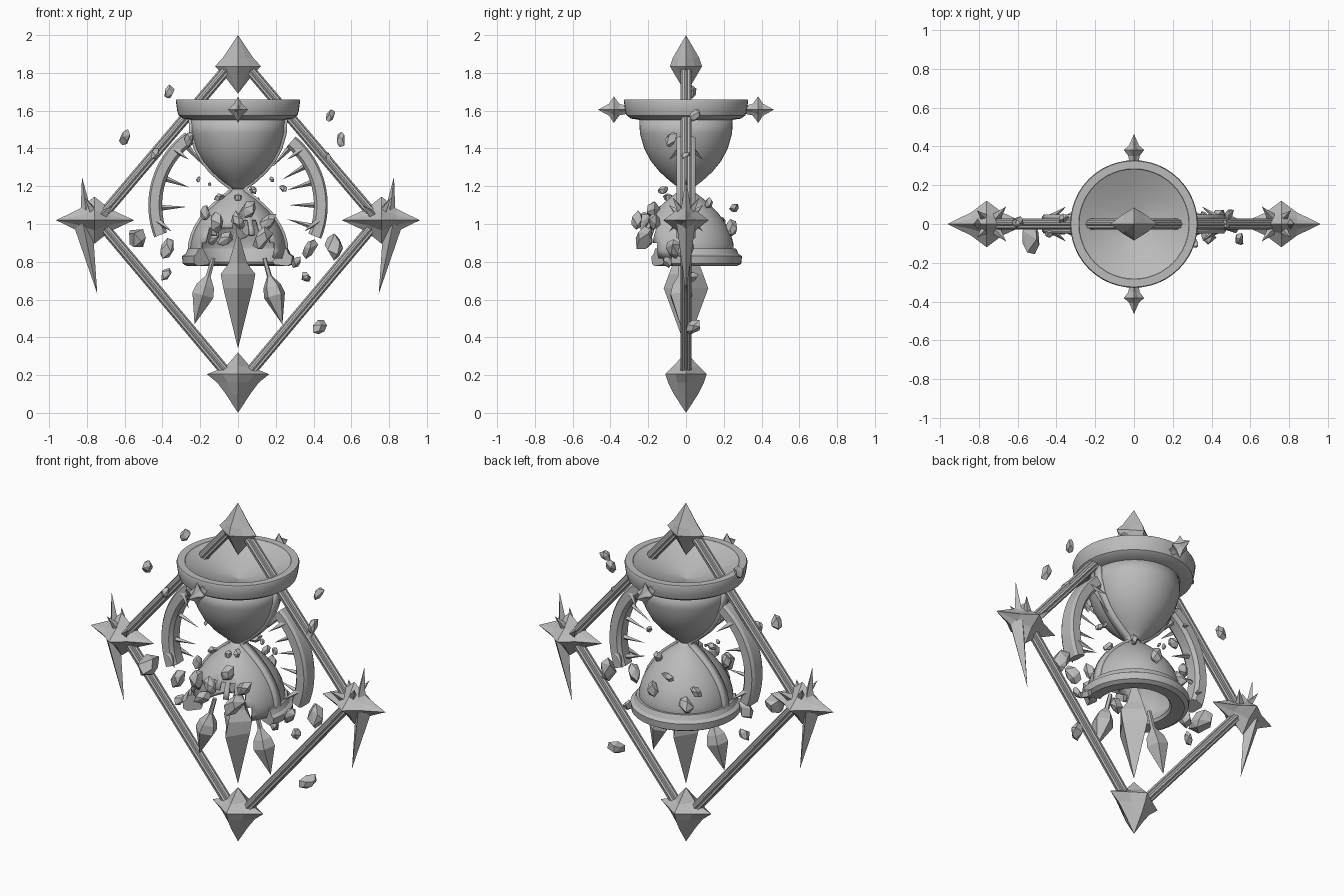
import bpy, bmesh, math, random
from mathutils import Vector, Matrix

if "Cube" in bpy.data.objects:
    bpy.data.objects.remove(bpy.data.objects["Cube"], do_unlink=True)
random.seed(4)

stone = bpy.data.materials.new("stone_grey")
stone.use_nodes = True
GREY = (0.5, 0.5, 0.5, 1)
stone.diffuse_color = GREY
stone.node_tree.nodes["Principled BSDF"].inputs["Base Color"].default_value = GREY


def finish(name, bm, smooth=None, solid=0):
    """Turn a bmesh into a named object; smooth is the sharp-edge angle in degrees."""
    bmesh.ops.remove_doubles(bm, verts=bm.verts, dist=1e-5)
    bmesh.ops.recalc_face_normals(bm, faces=bm.faces)
    me = bpy.data.meshes.new(name)
    bm.to_mesh(me)
    bm.free()
    me.materials.append(stone)
    ob = bpy.data.objects.new(name, me)
    bpy.context.collection.objects.link(ob)
    if solid:
        mod = ob.modifiers.new("thickness", 'SOLIDIFY')
        mod.thickness, mod.offset = solid, 0
    if smooth:
        bpy.ops.object.select_all(action='DESELECT')
        bpy.context.view_layer.objects.active = ob
        ob.select_set(True)
        bpy.ops.object.shade_smooth_by_angle(angle=math.radians(smooth))
    return ob


def loft(name, rings, n=8, star=1.0, mat=Matrix(), turn=0.0):
    """Rings of (height, radius x, radius y); every other point is pulled in by star."""
    bm = bmesh.new()
    rows = []
    for h, rx, ry in rings:
        row = []
        for i in range(n):
            a = math.tau * i / n + turn
            k = star if i % 2 else 1
            row.append(bm.verts.new(mat @ Vector((rx * k * math.cos(a), ry * k * math.sin(a), h))))
        rows.append(row)
    for lo, hi in zip(rows, rows[1:]):
        for i in range(n):
            j = (i + 1) % n
            bm.faces.new((lo[i], lo[j], hi[j], hi[i]))
    for row, (h, rx, ry) in ((rows[0], rings[0]), (rows[-1], rings[-1])):
        if rx > 1e-4:
            bm.faces.new(row)
    return finish(name, bm)


def along(a, b):
    """Matrix whose z axis runs from a to b, starting at a."""
    a, b = Vector(a), Vector(b)
    return Matrix.Translation(a) @ (b - a).to_track_quat('Z', 'Y').to_matrix().to_4x4()


def spike(name, a, b, r, n=4):
    length = (Vector(b) - Vector(a)).length
    return loft(name, [(0, r, r), (length, 0, 0)], n, 1, along(a, b))


def lathe(name, prof, a0=0, a1=360, n=48, closed=True, mat=Matrix(), smooth=35, keep=None, solid=0):
    """Revolve (radius, height) points about z; keep(angle, height) can break faces away."""
    bm = bmesh.new()
    full = a1 - a0 >= 360
    angs = [math.radians(a0 + (a1 - a0) * i / n) for i in range(n + 1)]
    rows = [[bm.verts.new(mat @ Vector((r * math.cos(a), r * math.sin(a), h))) for r, h in prof] for a in angs]
    m = len(prof)
    for i in range(n):
        mid = math.degrees((angs[i] + angs[i + 1]) / 2)
        for j in range(m if closed else m - 1):
            k = (j + 1) % m
            if keep and not keep(mid, (prof[j][1] + prof[k][1]) / 2):
                continue
            bm.faces.new((rows[i][j], rows[i + 1][j], rows[i + 1][k], rows[i][k]))
    if closed and not full:
        bm.faces.new(rows[0])
        bm.faces.new(rows[-1])
    bmesh.ops.delete(bm, geom=[v for v in bm.verts if not v.link_faces], context='VERTS')
    return finish(name, bm, smooth, solid)


def rock(name, c, s):
    """Chunky shard: convex hull of a few scattered points."""
    bm = bmesh.new()
    rot = Matrix.Rotation(random.uniform(0, 6), 3, Vector((random.random(), random.random(), 1)).normalized())
    for i in range(13):
        z = 1 - 2 * (i + 0.5) / 13
        a = 2.4 * i + random.uniform(-0.4, 0.4)
        q = math.sqrt(1 - z * z)
        p = Vector((0.8 * q * math.cos(a), 0.7 * q * math.sin(a), 1.15 * z)) * random.uniform(0.8, 1.1)
        bm.verts.new(Vector(c) + rot @ p * s)
    out = bmesh.ops.convex_hull(bm, input=bm.verts)
    bmesh.ops.delete(bm, geom=[v for v in bm.verts if not v.link_faces], context='VERTS')
    bmesh.ops.dissolve_limit(bm, angle_limit=math.radians(14), verts=bm.verts, edges=bm.edges)
    return finish(name, bm)


# Diamond frame: ribbed bars
for sx in (-1, 1):
    for z0, z1, part in ((1.02, 1.89, "upper"), (1.02, 0.14, "lower")):
        a, b = Vector((sx * 0.74, 0, z0)), Vector((0, 0, z1))
        L = (b - a).length
        loft(f"frame_bar_{part}", [(0.03, 0.029, 0.029), (L - 0.06, 0.029, 0.029)], 16, 0.8, along(a, b))

# Top and bottom corner gems
loft("top_gem", [(1.69, 0, 0), (1.80, 0.085, 0.065), (1.835, 0.122, 0.085), (1.88, 0.08, 0.07), (2.0, 0, 0)], 8, 0.75)
loft("bottom_gem", [(0, 0, 0), (0.10, 0.065, 0.065), (0.16, 0.11, 0.095), (0.205, 0.165, 0.11),
                    (0.245, 0.065, 0.07), (0.32, 0, 0)], 8, 0.7)

# Side corner gems with needles and thorns
for s in (-1, 1):
    out = along((s * 0.55, 0, 1.02), (s * 0.96, 0, 1.02))
    loft("side_gem", [(0, 0, 0), (0.13, 0.06, 0.06), (0.21, 0.12, 0.125), (0.29, 0.06, 0.06), (0.413, 0, 0)], 8, 0.6, out)
    spike("needle_up", (s * 0.80, 0, 1.02), (s * 0.826, 0, 1.25), 0.035)
    spike("needle_down", (s * 0.82, 0, 1.0), (s * 0.745, 0, 0.63), 0.05)
    for t in (-1, 1):
        spike("thorn", (s * 0.74, 0, 1.02), (s * 0.81, t * 0.07, 1.14), 0.04)
        spike("thorn", (s * 0.74, 0, 1.02), (s * 0.66, t * 0.09, 1.10), 0.04)

# Hourglass top rim with shallow funnel
lathe("top_rim", [(0.28, 1.65), (0.285, 1.66), (0.325, 1.66), (0.329, 1.65), (0.322, 1.60), (0.315, 1.575),
                  (0.29, 1.558), (0.24, 1.55), (0.23, 1.60)], smooth=30)
lathe("top_funnel", [(0.283, 1.655), (0.20, 1.615), (0.10, 1.575), (0.0005, 1.55)], closed=False)

# Glass bulbs; the lower one is broken open at the front
upper = [(0.242, 1.56), (0.238, 1.48), (0.215, 1.40), (0.18, 1.335), (0.135, 1.28), (0.08, 1.23), (0.04, 1.20), (0.028, 1.185)]
lower = [(0.028, 1.185), (0.04, 1.165), (0.085, 1.13), (0.125, 1.095), (0.16, 1.06), (0.19, 1.02), (0.215, 0.98),
         (0.232, 0.94), (0.243, 0.90), (0.247, 0.86), (0.235, 0.82)]


def unbroken(ang, z):
    d = abs((ang - 270 + 180) % 360 - 180)
    return d > 55 or z > 1.02 - 0.0016 * d + 0.035 * math.sin(ang * 0.45)


lathe("upper_bulb", upper, closed=False, solid=0.012)
lathe("lower_bulb", lower, closed=False, solid=0.014, keep=unbroken)
lathe("bottom_rim", [(0.19, 0.80), (0.20, 0.785), (0.27, 0.777), (0.293, 0.79), (0.297, 0.83), (0.278, 0.842),
                     (0.265, 0.87), (0.235, 0.87)], -15, 218, 34, smooth=30)

# Ribs down both sides of the glass
for s in (-1, 1):
    bm = bmesh.new()
    rows = [[bm.verts.new((s * (r + 0.007), y, z)) for y in (-0.024, 0.024)] for r, z in upper + lower[1:]]
    for a, b in zip(rows, rows[1:]):
        bm.faces.new((a[0], a[1], b[1], b[0]))
    finish("side_rib", bm, 35, 0.026)

# Gems on the front and back of the top rim
for s in (-1, 1):
    loft("rim_gem", [(0, 0.02, 0.02), (0.05, 0.03, 0.03), (0.08, 0.052, 0.07), (0.105, 0.025, 0.032), (0.163, 0, 0)], 8, 0.6,
         along((0, s * 0.302, 1.605), (0, s * 0.465, 1.605)))

# Broken dial: two arcs around the waist with inward pointers
dial = Matrix.Translation((0, 0, 1.1)) @ Matrix.Rotation(math.radians(90), 4, 'X')
ring = [(0.402, -0.03), (0.418, -0.05), (0.465, -0.05), (0.475, -0.035), (0.475, 0.035), (0.465, 0.05), (0.418, 0.05), (0.402, 0.03)]
lathe("dial_arc_right", ring, 126, 201, 18, mat=dial, smooth=30)
lathe("dial_arc_left", ring, -22, 50, 18, mat=dial, smooth=30)
for ang in (131, 160, 182, 48, 30, 17, 0, -16):
    a = math.radians(ang)
    d = Vector((math.cos(a), 0, math.sin(a)))
    c = Vector((0, 0, 1.1))
    spike("dial_pointer", c + d * 0.415, c + d * 0.27, 0.016)
for s in (-1, 1):
    for t in (-1, 1):
        for z, x in ((1.40, 0.34), (1.02, 0.43)):
            spike("dial_thorn", (s * x, t * 0.03, z), (s * (x - 0.08), t * 0.09, z - 0.06), 0.02)

# Hanging crystals under the break
loft("centre_crystal", [(0.34, 0, 0), (0.66, 0.078, 0.118), (0.735, 0.092, 0.09), (0.79, 0.05, 0.07), (0.96, 0, 0)], 4)
for a, b in (((-0.13, -0.03, 0.82), (-0.23, -0.03, 0.47)), ((0.14, -0.03, 0.82), (0.24, -0.03, 0.45))):
    loft("side_crystal", [(0, 0.012, 0.012), (0.10, 0.014, 0.014), (0.155, 0.05, 0.05), (0.205, 0.064, 0.06), (0.365, 0, 0)],
         5, 1, along(a, b))

# Neck bead
loft("neck_bead", [(1.115, 0, 0), (1.127, 0.018, 0.018), (1.15, 0.018, 0.018), (1.163, 0, 0)], 8,
     mat=Matrix.Translation((0, -0.09, 0)))

# Drifting rocks: outer debris, then shards burst from the lower bulb
far = [(-.365, .03, 1.70, .036), (-.60, .01, 1.455, .042), (.49, .05, 1.575, .036), (.545, -.08, 1.45, .042), (.47, 0, 1.36, .03),
       (-.44, -.05, 1.37, .03), (.43, .035, .455, .048), (-.535, -.07, .93, .078), (-.375, -.02, .87, .055)]
mid = [(-.38, 0, .735, .038), (.51, 0, .88, .065), (.38, -.06, .87, .052), (.36, .03, .72, .038), (.31, -.1, .80, .033),
       (-.21, 0, 1.235, .016), (-.15, .03, 1.21, .014), (.18, -.03, 1.235, .018), (.24, 0, 1.19, .024), (-.26, -.08, 1.45, .038)]
near = [(-.11, -.22, 1.01, .058), (.05, -.17, 1.07, .055), (.16, -.17, 1.01, .05), (.13, -.22, .93, .065), (-.175, -.13, 1.06, .04),
        (-.07, -.23, .92, .05), (-.10, -.10, 1.14, .03), (.08, -.12, 1.18, .03), (0, -.26, 1.02, .045), (.03, -.10, .97, .05),
        (-.19, .18, 1.0, .04), (-.06, .255, 1.085, .033), (.05, .24, .98, .045), (-.14, .2, .92, .05), (.1, .12, 1.11, .03)]
for kind, group in (("outer_rock", far), ("drifting_rock", mid), ("burst_shard", near)):
    for x, y, z, s in group:
        rock(kind, (x, y, z), s)
